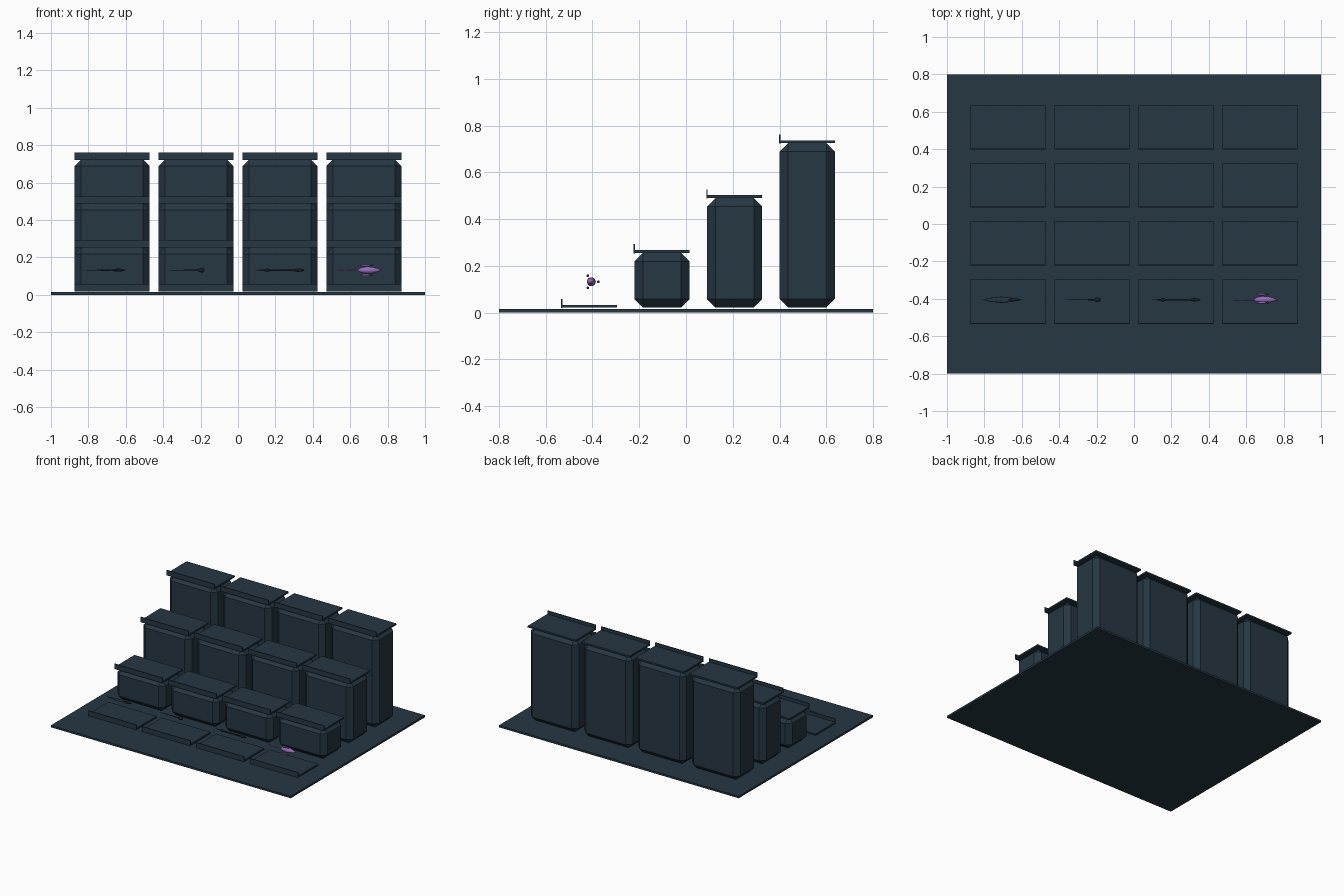
import bpy, bmesh, math
from mathutils import Matrix, Vector

if "Cube" in bpy.data.objects:
    bpy.data.objects.remove(bpy.data.objects["Cube"])


def material(name, rgb):
    m = bpy.data.materials.new(name)
    m.diffuse_color = (*rgb, 1)
    m.use_nodes = True
    m.node_tree.nodes["Principled BSDF"].inputs["Base Color"].default_value = m.diffuse_color
    return m


SLATE = material("dark slate blue", (0.019, 0.038, 0.056))
DARK = material("near black", (0.008, 0.013, 0.018))
PURPLE = material("soft purple", (0.30, 0.16, 0.50))
PLUM = material("dark plum", (0.10, 0.05, 0.16))


def finish(name, bm, mat, smooth=False):
    bmesh.ops.recalc_face_normals(bm, faces=bm.faces)
    for f in bm.faces:
        f.smooth = smooth
    me = bpy.data.meshes.new(name)
    bm.to_mesh(me)
    bm.free()
    me.materials.append(mat)
    ob = bpy.data.objects.new(name, me)
    bpy.context.collection.objects.link(ob)
    return ob


def box(name, lo, hi, mat, bevel=0):
    lo, hi = Vector(lo), Vector(hi)
    bm = bmesh.new()
    bmesh.ops.create_cube(bm, size=1, matrix=Matrix.Translation((lo + hi) / 2)
                          @ Matrix.Diagonal((*(hi - lo), 1)))
    if bevel:
        bmesh.ops.bevel(bm, geom=bm.edges[:], offset=bevel, segments=1,
                        affect='EDGES', profile=0.5)
    return finish(name, bm, mat)


def lathe_x(name, centre, profile, mat, squash=(1, 1), sides=12):
    """Turn (x, radius) pairs about an axis along x."""
    bm = bmesh.new()
    rings = []
    for x, r in profile:
        rings.append([bm.verts.new((x, centre[0] + r * squash[0] * math.cos(a),
                                    centre[1] + r * squash[1] * math.sin(a)))
                      for a in (2 * math.pi * i / sides for i in range(sides))])
    for a, b in zip(rings, rings[1:]):
        for i in range(sides):
            j = (i + 1) % sides
            bm.faces.new((a[i], a[j], b[j], b[i]))
    bm.faces.new(rings[0])
    bm.faces.new(rings[-1])
    return finish(name, bm, mat, True)


# Ground slab
box("floor_slab", (-1, -0.8, 0), (1, 0.8, 0.015), SLATE)

# Stepped rows of cabinets, each with a shelf top and upright front lip
W, D = 0.402, 0.236
for row in range(4):
    y0 = -0.531 + 0.3105 * row
    z = 0.021 + 0.2345 * row
    for col in range(4):
        x0 = (col - 1.5) * 0.449 - W / 2
        tag = f"{row + 1}_{col + 1}"
        if row:
            box("cabinet_" + tag, (x0, y0, 0.022), (x0 + W, y0 + D, z),
                SLATE, 0.036)
        box("shelf_top_" + tag, (x0, y0, z), (x0 + W, y0 + D, z + 0.012), SLATE)
        box("front_lip_" + tag, (x0, y0 - 0.003, z - 0.002),
            (x0 + W, y0 + 0.003, z + 0.037), SLATE)

# Small pieces hovering over the front row
C = (-0.405, 0.132)
lathe_x("leaf_blade", C, [(-0.81, 0.001), (-0.77, 0.010), (-0.71, 0.017),
                         (-0.66, 0.012), (-0.605, 0.002)], SLATE, (1, 0.2))
lathe_x("leaf_core", C, [(-0.675, 0.002), (-0.65, 0.008), (-0.63, 0.008),
                        (-0.605, 0.002)], DARK)
lathe_x("pin_rod", C, [(-0.36, 0.002), (-0.19, 0.003)], DARK)
lathe_x("pin_head", C, [(-0.215, 0.003), (-0.205, 0.010), (-0.195, 0.013),
                       (-0.185, 0.010), (-0.178, 0.003)], DARK)
lathe_x("long_rod", C, [(0.10, 0.002), (0.14, 0.003), (0.155, 0.010),
                       (0.17, 0.005), (0.30, 0.005), (0.32, 0.009),
                       (0.34, 0.007), (0.355, 0.002)], DARK)

# Purple piece: body, tail and three surrounding pods
lathe_x("purple_body", C, [(0.64, 0.004), (0.66, 0.014), (0.685, 0.019),
                          (0.715, 0.018), (0.745, 0.010), (0.768, 0.002)], PURPLE)
lathe_x("purple_tail", C, [(0.53, 0.002), (0.57, 0.005), (0.60, 0.003),
                          (0.645, 0.005)], PURPLE, sides=8)
for k in range(3):
    a = 2 * math.pi * k / 3
    c = (C[0] + 0.030 * math.cos(a), C[1] + 0.030 * math.sin(a))
    lathe_x(f"pod_{k + 1}", c, [(0.655, 0.002), (0.67, 0.006), (0.695, 0.006),
                               (0.715, 0.002)], PURPLE, sides=8)
    lathe_x(f"pod_tip_{k + 1}", c, [(0.710, 0.005), (0.718, 0.004)], PLUM, sides=8)
